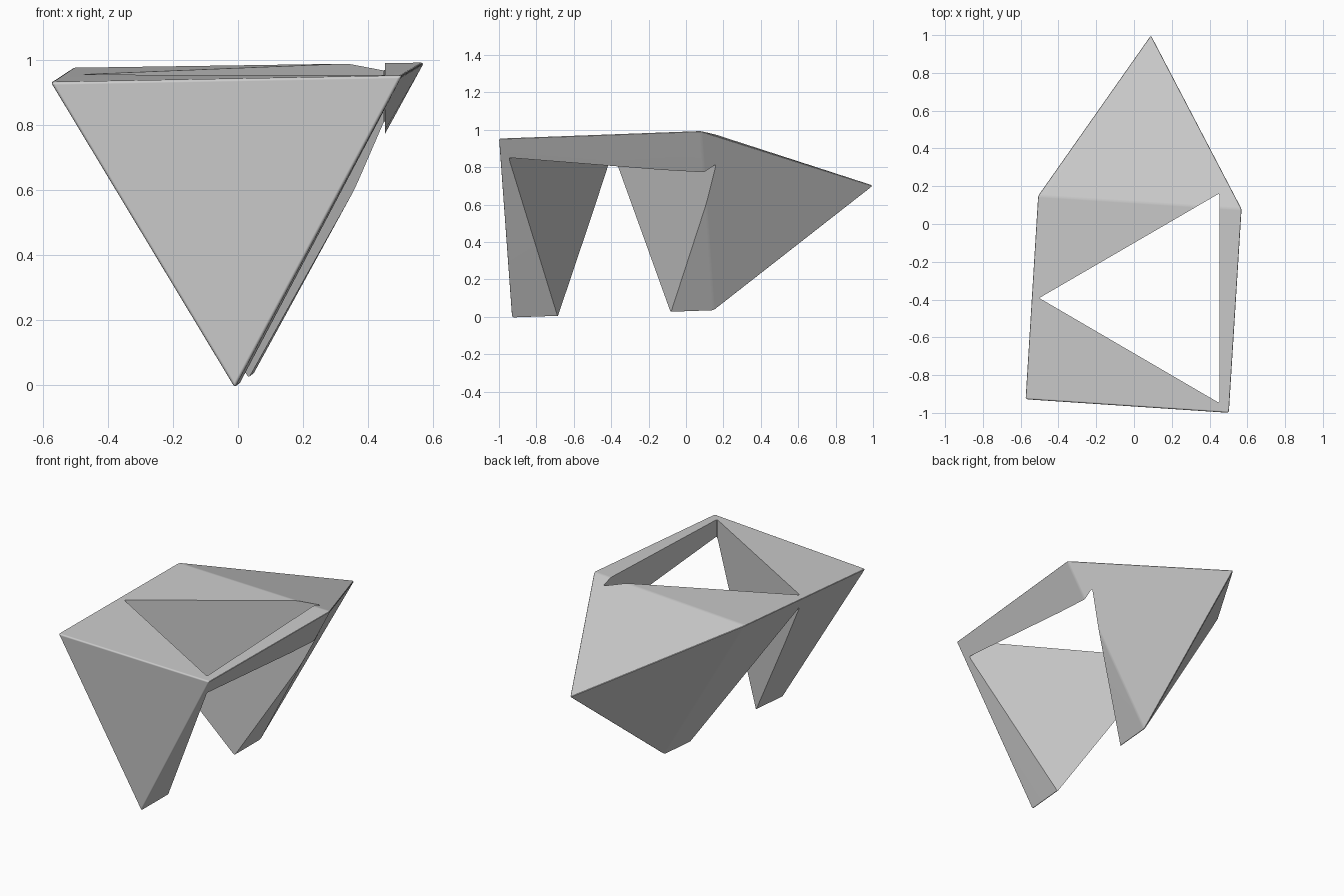
import bpy
import bmesh
import math
from mathutils import Vector

cube = bpy.data.objects.get("Cube")
if cube:
    bpy.data.objects.remove(cube, do_unlink=True)

grey = bpy.data.materials.new("plain grey")
grey.use_nodes = True
colour = (0.6, 0.6, 0.6, 1)
grey.diffuse_color = colour
grey.node_tree.nodes["Principled BSDF"].inputs["Base Color"].default_value = colour


def add_object(name, bm):
    bmesh.ops.recalc_face_normals(bm, faces=bm.faces)
    mesh = bpy.data.meshes.new(name)
    bm.to_mesh(mesh)
    bm.free()
    mesh.materials.append(grey)
    obj = bpy.data.objects.new(name, mesh)
    bpy.context.collection.objects.link(obj)
    return obj


# Faceted body: five-cornered top tapering to a sloping keel
front_left, front_right = (0.505, -1.0, 0.953), (-0.577, -0.928, 0.933)
side_left, side_right = (0.573, 0.08, 0.993), (-0.511, 0.15, 0.977)
back_tip = (0.09, 1.005, 0.70)
front_foot, back_foot = (-0.01, -0.93, -0.008), (0.045, 0.148, 0.03)

bm = bmesh.new()
corners = (front_left, front_right, side_left, side_right, back_tip, front_foot, back_foot)
for corner in corners:
    bm.verts.new(corner)
bmesh.ops.convex_hull(bm, input=bm.verts)
bmesh.ops.recalc_face_normals(bm, faces=bm.faces)
bmesh.ops.dissolve_limit(bm, angle_limit=math.radians(2), verts=bm.verts, edges=bm.edges)

# Softly rounded outer creases
creases = [e for e in bm.edges if e.calc_face_angle(0) > math.radians(12)]
bmesh.ops.bevel(bm, geom=creases, offset=0.009, offset_type='OFFSET',
                segments=3, profile=0.5, affect='EDGES', clamp_overlap=True)
body = add_object("table_body", bm)

# Upright triangular opening, which also divides the keel into two legs
bm = bmesh.new()
outline = [(0.452, 0.162), (-0.502, -0.392), (0.452, -0.948)]
base = bm.faces.new([bm.verts.new((x, y, -0.5)) for x, y in outline])
lifted = bmesh.ops.extrude_face_region(bm, geom=[base])["geom"]
bmesh.ops.translate(bm, vec=Vector((0, 0, 2)),
                    verts=[v for v in lifted if isinstance(v, bmesh.types.BMVert)])
bmesh.ops.recalc_face_normals(bm, faces=bm.faces)
uprights = [e for e in bm.edges if abs(e.verts[0].co.z - e.verts[1].co.z) > 1]
bmesh.ops.bevel(bm, geom=uprights, offset=0.01, offset_type='OFFSET',
                segments=3, profile=0.5, affect='EDGES')
cutter = add_object("opening_cutter", bm)
cutter.hide_render = True

cut = body.modifiers.new("opening", 'BOOLEAN')
cut.operation = 'DIFFERENCE'
cut.solver = 'EXACT'
cut.object = cutter

bpy.ops.object.select_all(action='DESELECT')
body.select_set(True)
bpy.context.view_layer.objects.active = body
bpy.ops.object.modifier_apply(modifier=cut.name)
bpy.data.objects.remove(cutter, do_unlink=True)

# Smooth creases with flat main faces
bpy.ops.object.shade_smooth_by_angle(angle=math.radians(35))
weighted = body.modifiers.new("flat_faces", 'WEIGHTED_NORMAL')
weighted.keep_sharp = True
